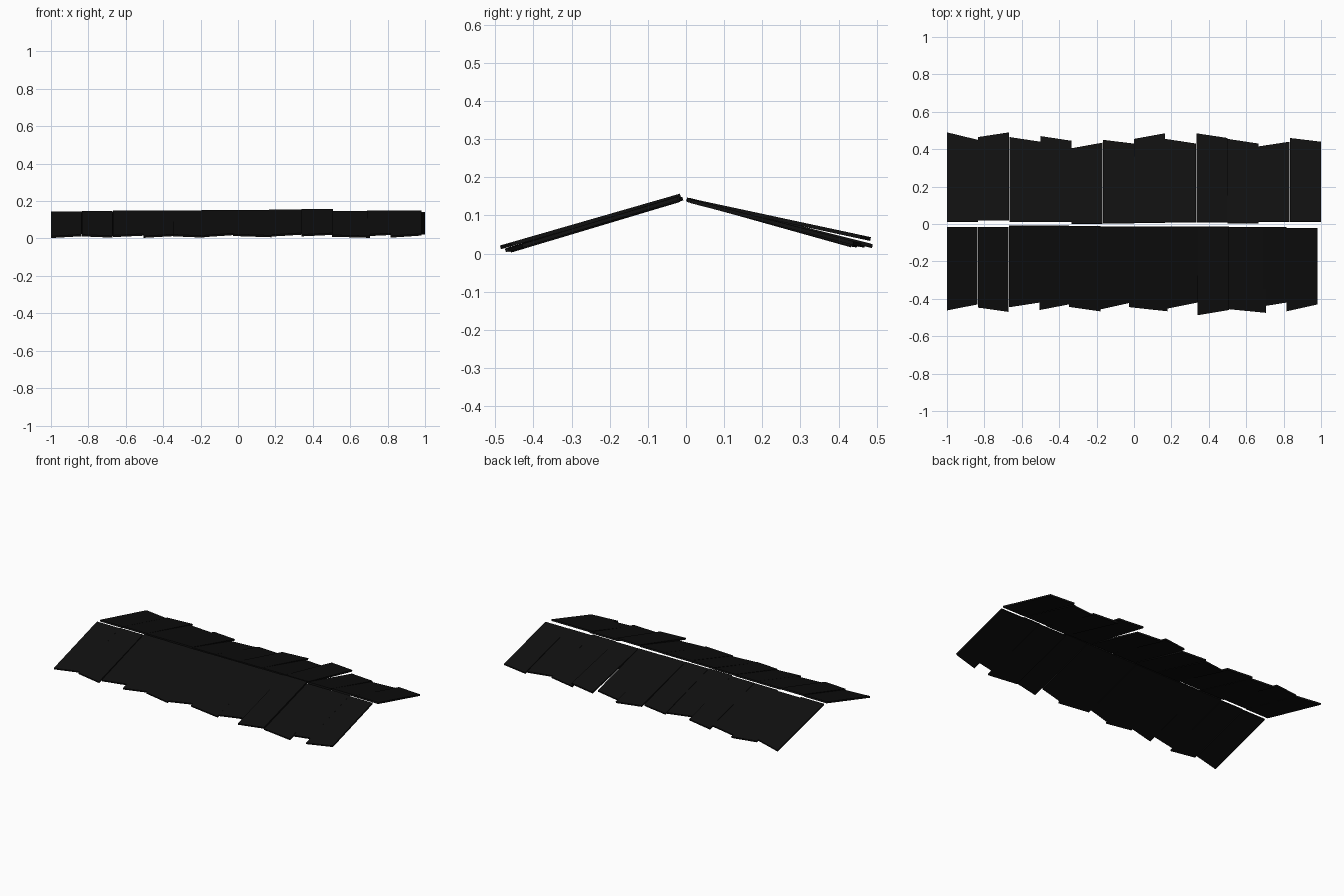
import bpy, bmesh
from mathutils import Vector

# Near-black wood
mat = bpy.data.materials.new("dark_wood")
mat.diffuse_color = (0.005, 0.005, 0.005, 1)
T = 0.01  # board thickness


def board(name, side, x0, x1, ridge_y, ridge_z, left, right, eave_z):
    """Sloping board with a skewed lower end; eave_z is its lowest top edge."""
    reach = max(left, right)
    slope = (ridge_z - eave_z) / (reach - ridge_y)

    def pt(x, y):
        return Vector((x, side * y, ridge_z - slope * (y - ridge_y)))

    down = Vector((0, -side * slope, -1)).normalized() * T
    top = [pt(x0, ridge_y), pt(x1, ridge_y), pt(x1, right), pt(x0, left)]
    bm = bmesh.new()
    a = [bm.verts.new(p) for p in top]
    b = [bm.verts.new(p + down) for p in top]
    bm.faces.new(a)
    bm.faces.new(b[::-1])
    for i in range(4):
        j = (i + 1) % 4
        bm.faces.new((a[i], b[i], b[j], a[j]))
    bmesh.ops.recalc_face_normals(bm, faces=bm.faces)
    me = bpy.data.meshes.new(name)
    bm.to_mesh(me)
    bm.free()
    me.materials.append(mat)
    bpy.context.collection.objects.link(bpy.data.objects.new(name, me))


# Back slope: ridge y, ridge z, left length, right length, eave z
back = [
    (0.013, 0.144, 0.490, 0.450, 0.024),
    (0.020, 0.142, 0.465, 0.490, 0.024),
    (0.012, 0.144, 0.465, 0.440, 0.026),
    (0.012, 0.145, 0.470, 0.445, 0.025),
    (0.003, 0.147, 0.405, 0.435, 0.026),
    (0.005, 0.146, 0.450, 0.430, 0.025),
    (0.008, 0.146, 0.455, 0.485, 0.026),
    (0.010, 0.146, 0.455, 0.430, 0.027),
    (0.010, 0.145, 0.485, 0.460, 0.043),
    (0.005, 0.145, 0.455, 0.430, 0.027),
    (0.014, 0.143, 0.415, 0.440, 0.027),
    (0.014, 0.142, 0.460, 0.440, 0.027),
]
for i, row in enumerate(back):
    x = -1 + i / 6
    board(f"back_board_{i + 1}", 1, x, x + 1 / 6 - 0.001, *row)

# Front slope: x range, then the same values
front = [
    (-1.000, -0.836, 0.018, 0.145, 0.462, 0.430, 0.012),
    (-0.833, -0.670, 0.018, 0.148, 0.447, 0.470, 0.014),
    (-0.667, -0.505, 0.010, 0.149, 0.445, 0.420, 0.017),
    (-0.505, -0.348, 0.011, 0.149, 0.460, 0.430, 0.013),
    (-0.348, -0.180, 0.014, 0.150, 0.443, 0.467, 0.014),
    (-0.195, -0.028, 0.015, 0.152, 0.460, 0.423, 0.016),
    (-0.028, 0.180, 0.016, 0.153, 0.444, 0.467, 0.016),
    (0.165, 0.340, 0.016, 0.154, 0.455, 0.420, 0.019),
    (0.340, 0.508, 0.016, 0.157, 0.488, 0.460, 0.021),
    (0.503, 0.705, 0.018, 0.147, 0.455, 0.475, 0.013),
    (0.690, 0.816, 0.019, 0.151, 0.440, 0.420, 0.022),
    (0.815, 0.981, 0.023, 0.149, 0.467, 0.430, 0.014),
]
for i, (x0, x1, *row) in enumerate(front):
    board(f"front_board_{i + 1}", -1, x0, x1, *row)
